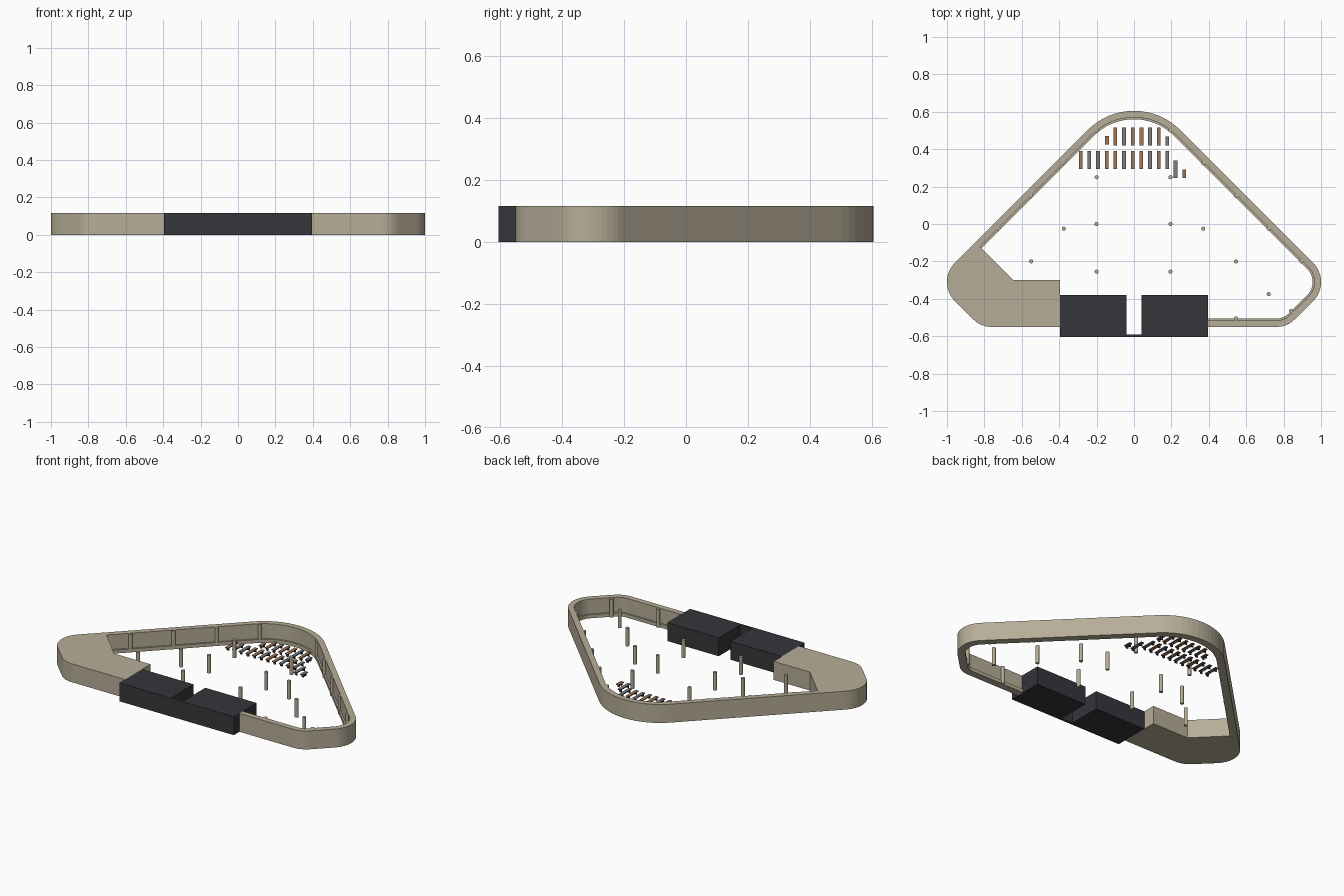
import bpy, bmesh, math

if "Cube" in bpy.data.objects:
    bpy.data.objects.remove(bpy.data.objects["Cube"])

H = 0.115  # overall wall height

def material(name, col):
    m = bpy.data.materials.new(name)
    m.diffuse_color = (*col, 1)
    m.use_nodes = True
    m.node_tree.nodes["Principled BSDF"].inputs["Base Color"].default_value = m.diffuse_color
    return m

STONE = material("warm_stone", (0.47, 0.42, 0.31))
DARK = material("charcoal", (0.037, 0.035, 0.043))
WOOD = material("brown_wood", (0.36, 0.18, 0.09))
GREY = material("grey_metal", (0.2, 0.2, 0.22))

def finish(bm, name, mat):
    bmesh.ops.recalc_face_normals(bm, faces=bm.faces[:])
    me = bpy.data.meshes.new(name)
    bm.to_mesh(me)
    bm.free()
    me.materials.append(mat)
    ob = bpy.data.objects.new(name, me)
    bpy.context.collection.objects.link(ob)
    return ob

def add_box(bm, x0, x1, y0, y1, z0, z1):
    vs = bmesh.ops.create_cube(bm, size=1)["verts"]
    for v in vs:
        v.co = ((x0 + x1) / 2 + v.co.x * (x1 - x0),
                (y0 + y1) / 2 + v.co.y * (y1 - y0),
                (z0 + z1) / 2 + v.co.z * (z1 - z0))

def box(name, mat, *dims):
    bm = bmesh.new()
    add_box(bm, *dims)
    return finish(bm, name, mat)

def arc(cx, cy, r, a0, a1, n):
    return [(cx + r * math.cos(math.radians(a0 + (a1 - a0) * i / n)),
             cy + r * math.sin(math.radians(a0 + (a1 - a0) * i / n))) for i in range(n + 1)]

# Perimeter wall: stepped profile lofted along the rounded outline
def wall_path(d):
    k = d * math.sqrt(0.5)
    return ([(0.395, -0.55 + d)]
            + arc(0.765, -0.42, 0.13 - d, -90, -45, 6)
            + arc(0.855, -0.31, 0.145 - d, -45, 45, 12)
            + arc(0, 0.255, 0.35 - d, 45, 135, 16)
            + [(-0.8475 + k, -0.0975 - k)])

profile = [(0, 0), (0.045, 0), (0.045, 0.022), (0.035, 0.022), (0.035, H), (0, H)]
bm = bmesh.new()
rows = [[bm.verts.new((x, y, z)) for x, y in wall_path(d)] for d, z in profile]
for i, row in enumerate(rows):
    nxt = rows[(i + 1) % len(rows)]
    for j in range(len(row) - 1):
        bm.faces.new((row[j], row[j + 1], nxt[j + 1], nxt[j]))
bm.faces.new([r[0] for r in rows])
bm.faces.new([r[-1] for r in rows])
finish(bm, "perimeter_wall", STONE)

# Solid corner block on the left
outline = ([(-0.8475, -0.0975)]
           + arc(-0.855, -0.31, 0.145, 135, 225, 12)
           + arc(-0.765, -0.42, 0.13, 225, 270, 6)
           + [(-0.395, -0.55), (-0.395, -0.30), (-0.645, -0.30)])
bm = bmesh.new()
base = bm.faces.new([bm.verts.new((x, y, 0)) for x, y in outline])
ext = bmesh.ops.extrude_face_region(bm, geom=[base], use_keep_orig=True)
for v in ext["geom"]:
    if isinstance(v, bmesh.types.BMVert):
        v.co.z = H
finish(bm, "corner_block", STONE)

# Dark entrance rooms and the thin panel between them
box("entrance_room_left", DARK, -0.395, -0.04, -0.605, -0.38, 0, H)
box("entrance_room_right", DARK, 0.04, 0.395, -0.605, -0.38, 0, H)
box("entrance_panel", DARK, -0.04, 0.04, -0.605, -0.59, 0, H)

# Columns: interior ones, then those standing along the wall
columns = [(-0.2, 0.25), (0.195, 0.25), (-0.2, 0), (0.195, 0), (-0.2, -0.255), (0.195, -0.255),
           (-0.375, -0.025), (0.37, -0.025), (-0.55, -0.2), (0.545, -0.2), (0.72, -0.375),
           (0.895, -0.2), (0.84, -0.465), (0.545, -0.505)]
for i in range(4):
    columns += [(-0.725 + 0.175 * i, -0.025 + 0.175 * i), (0.72 - 0.175 * i, -0.025 + 0.175 * i)]
for i, (x, y) in enumerate(columns):
    bm = bmesh.new()
    bmesh.ops.create_cone(bm, cap_ends=True, segments=12, radius1=0.011, radius2=0.011, depth=H - 0.002)
    bmesh.ops.translate(bm, verts=bm.verts[:], vec=(x, y, H / 2 - 0.001))
    ob = finish(bm, f"column_{i + 1}", STONE)

# Long tables in two rows: thin top on dark end legs
tables = [(-0.145, 0.425, 0.47), (0.178, 0.42, 0.467), (0.222, 0.245, 0.34), (0.268, 0.245, 0.292)]
tables += [(-0.1 + 0.0465 * i, 0.42, 0.515) for i in range(6)]
tables += [(-0.285 + 0.0463 * i, 0.295, 0.39) for i in range(11)]
for i, (x, y0, y1) in enumerate(sorted(tables)):
    grey = round((x + 0.285) / 0.0463) % 3 == 2 or round((x + 0.285) / 0.0463) in (1, 4 + 6, 11)
    box(f"table_top_{i + 1}", GREY if grey else WOOD, x - 0.01, x + 0.01, y0, y1, 0.015, 0.021)
    bm = bmesh.new()
    for y in (y0 + 0.012, y1 - 0.012):
        add_box(bm, x - 0.007, x + 0.007, y - 0.004, y + 0.004, 0, 0.015)
    finish(bm, f"table_legs_{i + 1}", DARK)
